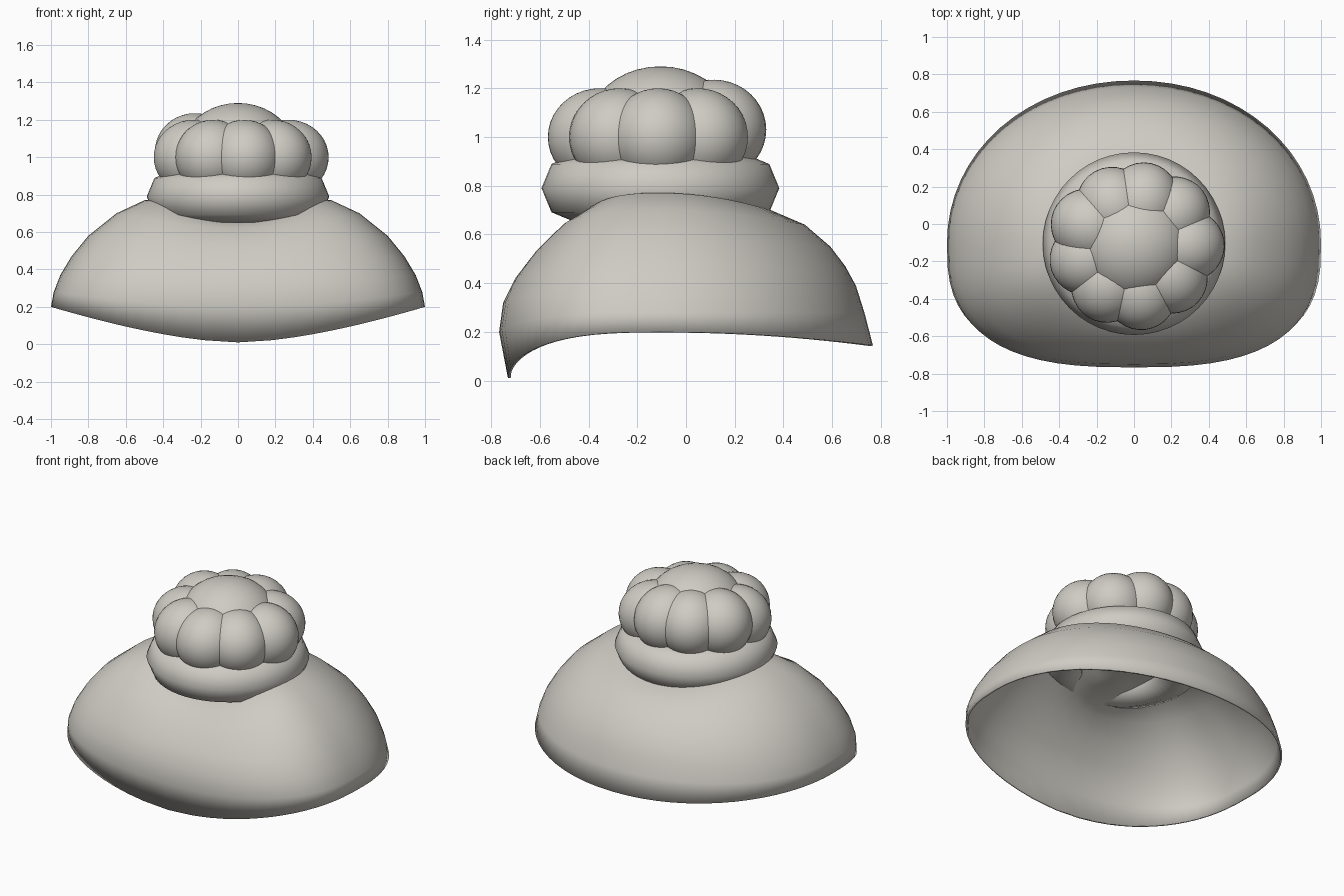
import bpy, bmesh, math

if "Cube" in bpy.data.objects:
    bpy.data.objects.remove(bpy.data.objects["Cube"])

mat = bpy.data.materials.new("warm_grey")
mat.diffuse_color = (0.62, 0.60, 0.55, 1)
mat.use_nodes = True
mat.node_tree.nodes["Principled BSDF"].inputs["Base Color"].default_value = mat.diffuse_color
CY = -0.105  # shared centre line of cap and bun


def finish(ob, name, angle=60):
    ob.name = name
    ob.data.materials.clear()
    ob.data.materials.append(mat)
    bpy.ops.object.select_all(action='DESELECT')
    ob.select_set(True)
    bpy.context.view_layer.objects.active = ob
    bpy.ops.object.shade_smooth_by_angle(angle=math.radians(angle))
    return ob


# Cap: rings of a rounded outline following side, back and front profiles
# (outline scale, height), from rim to crown
SIDE = [(1, .2), (.985, .28), (.95, .37), (.89, .47), (.8, .58), (.65, .70),
        (.5, .77), (.35, .775), (.18, .73), (0, .68)]
BACK = [(1, .145), (.96, .28), (.92, .39), (.87, .47), (.8, .55), (.68, .64),
        (.52, .70), (.36, .71), (.18, .70), (0, .68)]
FRONT = [(.945, .01), (1, .2), (.975, .32), (.9, .42), (.77, .53), (.62, .62),
         (.48, .655), (.33, .67), (.18, .675), (0, .68)]
SEG = 64


def cap_point(i, a):
    c, s = math.cos(a), math.sin(a)
    back = s >= 0
    end = BACK if back else FRONT
    n, depth = (2.05, 0.872) if back else (2.8, 0.662)
    w = abs(c) ** (2 if back else 1.2)
    f = SIDE[i][0] * w + end[i][0] * (1 - w)
    z = SIDE[i][1] * w + end[i][1] * (1 - w)
    x = math.copysign(abs(c) ** (2 / n), c)
    y = math.copysign(abs(s) ** (2 / n) * depth, s)
    return (x * f, CY + y * f, z)


bm = bmesh.new()
rings = [[bm.verts.new(cap_point(i, 2 * math.pi * k / SEG)) for k in range(SEG)]
         for i in range(len(SIDE) - 1)]
crown = bm.verts.new((0, CY, SIDE[-1][1]))
for k in range(SEG):
    j = (k + 1) % SEG
    for lo, hi in zip(rings, rings[1:]):
        bm.faces.new((lo[k], lo[j], hi[j], hi[k]))
    bm.faces.new((rings[-1][k], rings[-1][j], crown))
me = bpy.data.meshes.new("cap")
bm.to_mesh(me)
bm.free()
cap = bpy.data.objects.new("cap", me)
bpy.context.collection.objects.link(cap)
finish(cap, "cap")
shell = cap.modifiers.new("thickness", 'SOLIDIFY')
shell.thickness = 0.012
shell.offset = -1

# Collar ring under the bun
bpy.ops.mesh.primitive_torus_add(major_segments=48, minor_segments=8,
                                 major_radius=0.348, minor_radius=0.14,
                                 location=(0, CY, 0.79))
finish(bpy.context.object, "collar_ring")


def lobe(name, loc, size, turn=0):
    bpy.ops.mesh.primitive_uv_sphere_add(segments=32, ring_count=20, radius=1,
                                         location=loc, rotation=(0, 0, turn))
    ob = bpy.context.object
    ob.scale = size
    finish(ob, name)


# Bun: centre dome surrounded by nine rounded lobes
lobe("bun_centre", (0, CY, 1.02), (0.31, 0.31, 0.27))
for k in range(9):
    deg = 78 + 40 * k
    a = math.radians(deg)
    raised = k in (0, 1, 2)
    r = 0.225 if k in (0, 1) else 0.25
    r = 0.27 if k == 7 else r
    z = 1.03 if raised else 1.0
    lobe(f"bun_lobe_{k + 1}", (r * math.cos(a), CY + r * math.sin(a), z),
         (0.215, 0.2, 0.205 if raised else 0.2), a)
